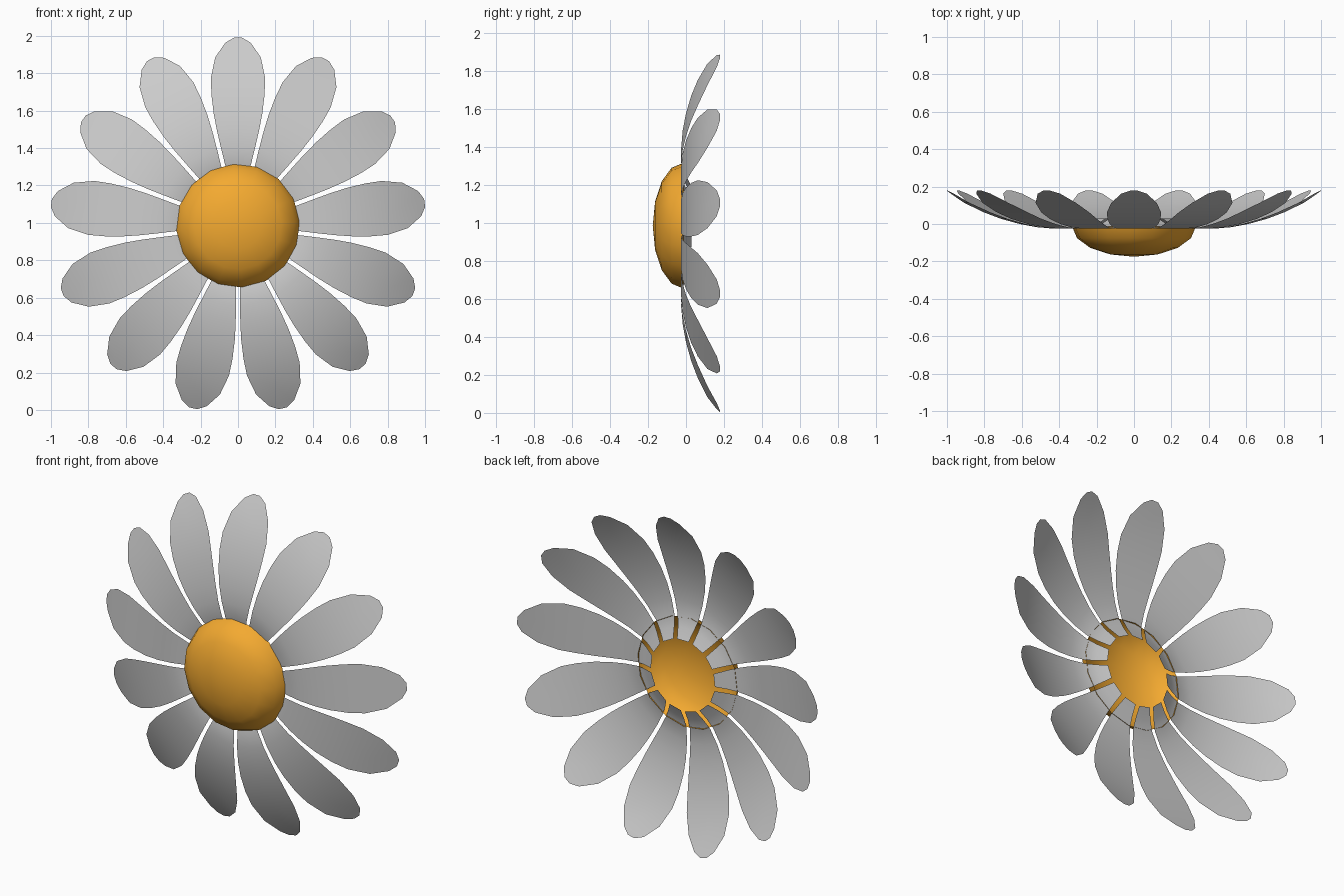
import bpy
import math

if "Cube" in bpy.data.objects:
    bpy.data.objects.remove(bpy.data.objects["Cube"])

CENTRE_Z = 0.985
PETALS = 13


def make_object(name, verts, faces):
    mesh = bpy.data.meshes.new(name)
    mesh.from_pydata(verts, [], faces)
    mesh.update()
    for p in mesh.polygons:
        p.use_smooth = True
    ob = bpy.data.objects.new(name, mesh)
    bpy.context.collection.objects.link(ob)
    return ob


def polar(radius, side, y, angle):
    # radius runs outward along the angle, side runs across it
    c, s = math.cos(angle), math.sin(angle)
    return (radius * c - side * s, y, CENTRE_Z + radius * s + side * c)


# Petal rows: distance from centre, half width, depth
ROWS = [(0.21, 0.038, 0.03), (0.27, 0.054, 0.0), (0.33, 0.070, -0.021),
        (0.42, 0.092, -0.025), (0.51, 0.113, -0.017), (0.60, 0.130, 0.0),
        (0.70, 0.142, 0.028), (0.79, 0.145, 0.062), (0.90, 0.122, 0.113),
        (0.978, 0.068, 0.162), (1.005, 0.022, 0.178)]


def petal(index):
    angle = math.pi / 2 - index * 2 * math.pi / PETALS
    verts, faces = [], []
    for r, w, y in ROWS:
        verts += [polar(r, s * w, y, angle) for s in (-1, 0, 1)]
    for i in range(len(ROWS) - 1):
        for j in range(2):
            a = i * 3 + j
            faces.append((a, a + 1, a + 4, a + 3))
    make_object(f"petal_{index + 1}", verts, faces)


for k in range(PETALS):
    petal(k)

# Flower centre: open half ellipsoid bulging to the front
SEG, RINGS = 16, 4
RADIUS, DEPTH, RIM_Y = 0.331, 0.161, -0.014
verts, faces = [], []
for i in range(RINGS):
    t = i * math.pi / 2 / RINGS
    for j in range(SEG):
        a = math.radians(4) + j * 2 * math.pi / SEG
        verts.append(polar(RADIUS * math.cos(t), 0, RIM_Y - DEPTH * math.sin(t), a))
verts.append((0, RIM_Y - DEPTH, CENTRE_Z))
for i in range(RINGS):
    for j in range(SEG):
        a, b = i * SEG + j, i * SEG + (j + 1) % SEG
        if i < RINGS - 1:
            faces.append((a, b, b + SEG, a + SEG))
        else:
            faces.append((a, b, len(verts) - 1))
centre = make_object("flower_centre", verts, faces)
mat = bpy.data.materials.new("orange")
mat.diffuse_color = (0.90, 0.40, 0.03, 1)
mat.use_nodes = True
mat.node_tree.nodes["Principled BSDF"].inputs["Base Color"].default_value = mat.diffuse_color
centre.data.materials.append(mat)
